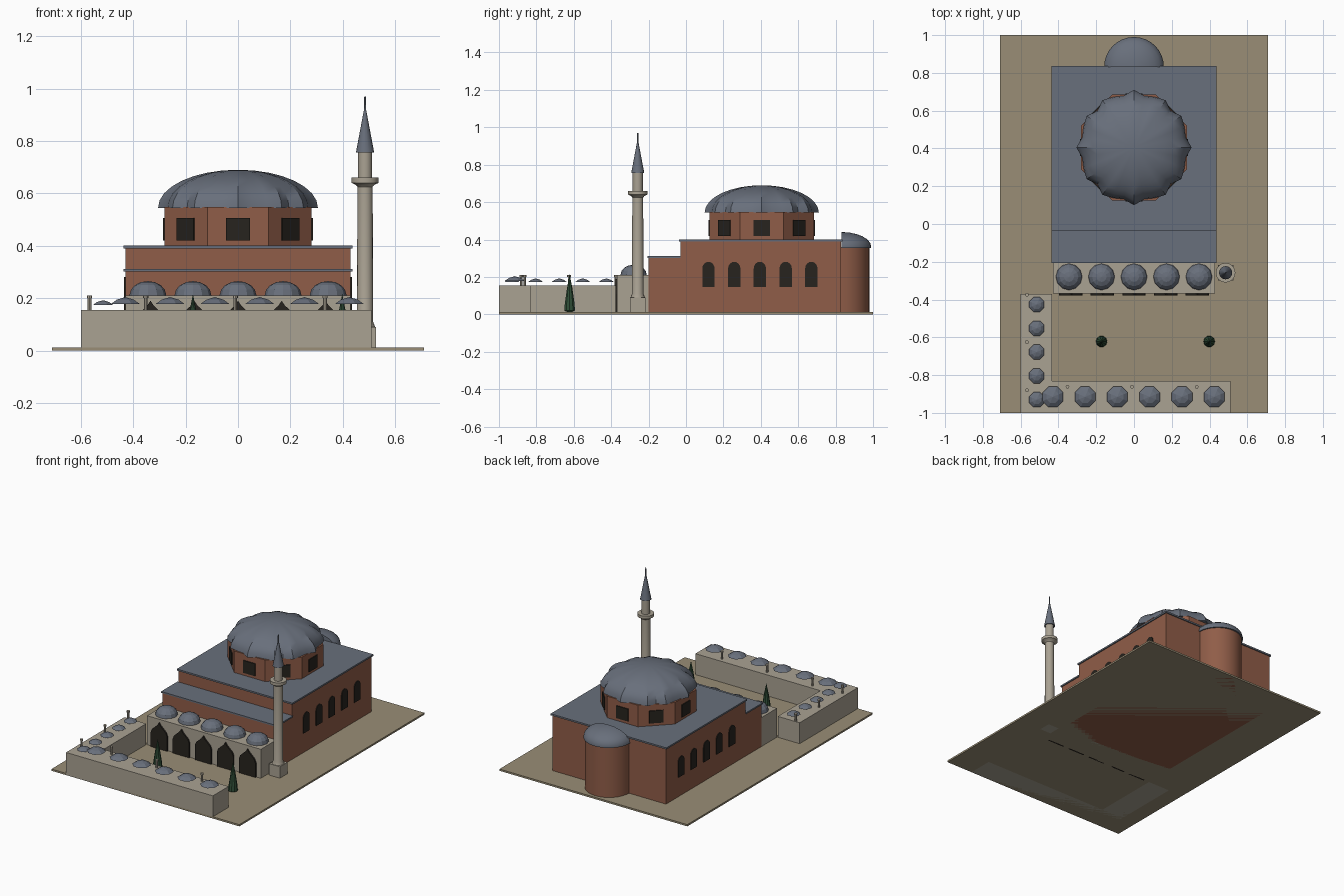
import bpy, bmesh
from math import sin, cos, pi, radians
from mathutils import Matrix

if "Cube" in bpy.data.objects:
    bpy.data.objects.remove(bpy.data.objects["Cube"])


def mat(name, r, g, b):
    m = bpy.data.materials.new(name)
    m.diffuse_color = (r, g, b, 1)
    m.use_nodes = True
    m.node_tree.nodes["Principled BSDF"].inputs["Base Color"].default_value = m.diffuse_color
    return m


BRICK = mat("brick", .28, .11, .065)
LEAD = mat("lead", .14, .16, .20)
STONE = mat("stone", .40, .36, .29)
DARK = mat("dark", .02, .017, .013)
SOIL = mat("soil", .32, .27, .18)
GREEN = mat("green", .03, .08, .04)


def finish(name, bm, material, smooth=None):
    bmesh.ops.recalc_face_normals(bm, faces=bm.faces)
    me = bpy.data.meshes.new(name)
    bm.to_mesh(me)
    bm.free()
    me.materials.append(material)
    ob = bpy.data.objects.new(name, me)
    bpy.context.collection.objects.link(ob)
    if smooth:
        bpy.ops.object.select_all(action='DESELECT')
        ob.select_set(True)
        bpy.context.view_layer.objects.active = ob
        bpy.ops.object.shade_smooth_by_angle(angle=radians(smooth))
    return ob


def box(name, x0, x1, y0, y1, z0, z1, material):
    bm = bmesh.new()
    bmesh.ops.create_cube(bm, size=1)
    bm.transform(Matrix.Translation(((x0 + x1) / 2, (y0 + y1) / 2, (z0 + z1) / 2))
                 @ Matrix.Diagonal((x1 - x0, y1 - y0, z1 - z0, 1)))
    return finish(name, bm, material)


def lathe(name, profile, segs, loc, material, turn=0, sweep=2 * pi, flute=None, smooth=None):
    """Revolve (radius, z) points; a partial sweep is closed with a flat back."""
    bm = bmesh.new()
    full = sweep > 6.28
    count = segs if full else segs + 1
    rings = []
    for r, z in profile:
        ring = []
        for i in range(count):
            a = turn + sweep * i / segs
            k = r * (flute(a) if flute else 1)
            ring.append(bm.verts.new((loc[0] + k * cos(a), loc[1] + k * sin(a), z)))
        rings.append(ring)
    for lo, hi in zip(rings, rings[1:]):
        for i in range(count):
            j = (i + 1) % count
            bm.faces.new((lo[i], lo[j], hi[j], hi[i]))
    bm.faces.new(rings[0])
    bm.faces.new(rings[-1])
    bmesh.ops.remove_doubles(bm, verts=bm.verts, dist=1e-5)
    return finish(name, bm, material, smooth)


def panel(name, outline, depth, loc, angle, material):
    """Extrude an (x, z) outline; at angle 0 it faces -y."""
    bm = bmesh.new()
    face = bm.faces.new([bm.verts.new((x, 0, z)) for x, z in outline])
    ext = bmesh.ops.extrude_face_region(bm, geom=[face])
    for v in ext['geom']:
        if isinstance(v, bmesh.types.BMVert):
            v.co.y -= depth
    bm.transform(Matrix.Translation(loc) @ Matrix.Rotation(angle, 4, 'Z'))
    return finish(name, bm, material)


def dome(r, z, h, rows):
    return [(r * cos(pi / 2 * i / rows), z + h * sin(pi / 2 * i / rows)) for i in range(rows + 1)]


# Ground slab
box("ground_slab", -.71, .71, -1, 1, 0, .012, SOIL)

# Prayer hall and lower front hall with roof slabs
box("main_hall", -.43, .43, -.03, .83, 0, .39, BRICK)
box("main_roof", -.437, .437, -.037, .837, .39, .401, LEAD)
box("front_hall", -.43, .43, -.20, -.03, 0, .302, BRICK)
box("front_roof", -.437, .437, -.206, -.03, .302, .312, LEAD)

# Apse with half dome
lathe("apse", [(.15, 0), (.15, .36)], 16, (0, .83), BRICK, sweep=pi, smooth=30)
lathe("apse_dome", [(.158, .355)] + dome(.158, .362, .078, 6), 16, (0, .832), LEAD,
      sweep=pi, smooth=35)

# Octagonal drum, windows and fluted dome
CY = .405
lathe("drum", [(.303, .40), (.303, .548)], 8, (0, CY), BRICK, turn=pi / 8)
for i in range(8):
    a = i * pi / 4
    panel("drum_window", [(-.045, .42), (.045, .42), (.045, .505), (-.045, .505)], .012,
          (.274 * sin(a), CY - .274 * cos(a), 0), a, DARK)
lathe("main_dome", dome(.29, .545, .145, 8), 32, (0, CY), LEAD,
      flute=lambda a: 1 + .052 * cos(12 * a), smooth=30)

# Arched side windows
arch = [(-.033, .145), (.033, .145)] + [
    (.033 * cos(pi * i / 8), .245 + .036 * sin(pi * i / 8)) for i in range(9)]
for y in (.12, .258, .395, .533, .67):
    panel("side_window", arch, .01, (.425, y, 0), pi / 2, DARK)
    panel("side_window", arch, .01, (-.425, y, 0), -pi / 2, DARK)

# Portico with pointed arches and small domes
box("portico", -.43, .43, -.368, -.2, 0, .21, STONE)
half = [(.062, 0), (.062, .11), (.052, .135), (.03, .155), (.012, .172)]
pointed = half + [(0, .19)] + [(-x, z) for x, z in reversed(half)]
for i in range(-2, 3):
    panel("portico_arch", pointed, .012, (i * .167, -.366, 0), 0, DARK)
    lathe("portico_dome", [(.07, .205)] + dome(.07, .212, .053, 4), 12, (i * .172, -.28), LEAD)

# Minaret
MX, MY = .485, -.258
box("minaret_base", MX - .041, MX + .041, MY - .041, MY + .041, 0, .09, STONE)
lathe("minaret_shaft", [(.04, .085), (.031, .11), (.029, .625), (.036, .633), (.052, .64),
                        (.052, .66), (.027, .66), (.027, .757)], 16, (MX, MY), STONE, smooth=30)
lathe("minaret_spire", [(.035, .755), (.004, .92), (.003, .97)], 16, (MX, MY), LEAD, smooth=30)

# Courtyard wings
box("front_wing", -.6, .51, -1, -.83, 0, .155, STONE)
box("left_wing", -.6, -.435, -.83, -.37, 0, .155, STONE)


def cap(r, z, h):
    return [(r, z), (r * .6, z + h * .62), (0, z + h)]


for i in range(6):
    lathe("front_wing_dome", cap(.059, .178, .026), 8, (-.43 + i * .171, -.915), LEAD, turn=pi / 8)
for i in range(5):
    lathe("left_wing_dome", cap(.043, .173, .019), 8, (-.515, -.93 + i * .126), LEAD, turn=pi / 8)

# Chimneys
for x, y in ((-.352, -.862), (-.01, -.862), (.332, -.862),
             (-.567, -.375), (-.567, -.625), (-.567, -.88)):
    lathe("chimney", [(.007, .15), (.007, .2), (.01, .2), (.01, .21)], 8, (x, y), STONE)

# Cypress trees
for x in (-.172, .398):
    lathe("cypress", [(.012, .012), (.03, .02), (.027, .06), (.015, .14), (0, .215)], 10,
          (x, -.622), GREEN)
